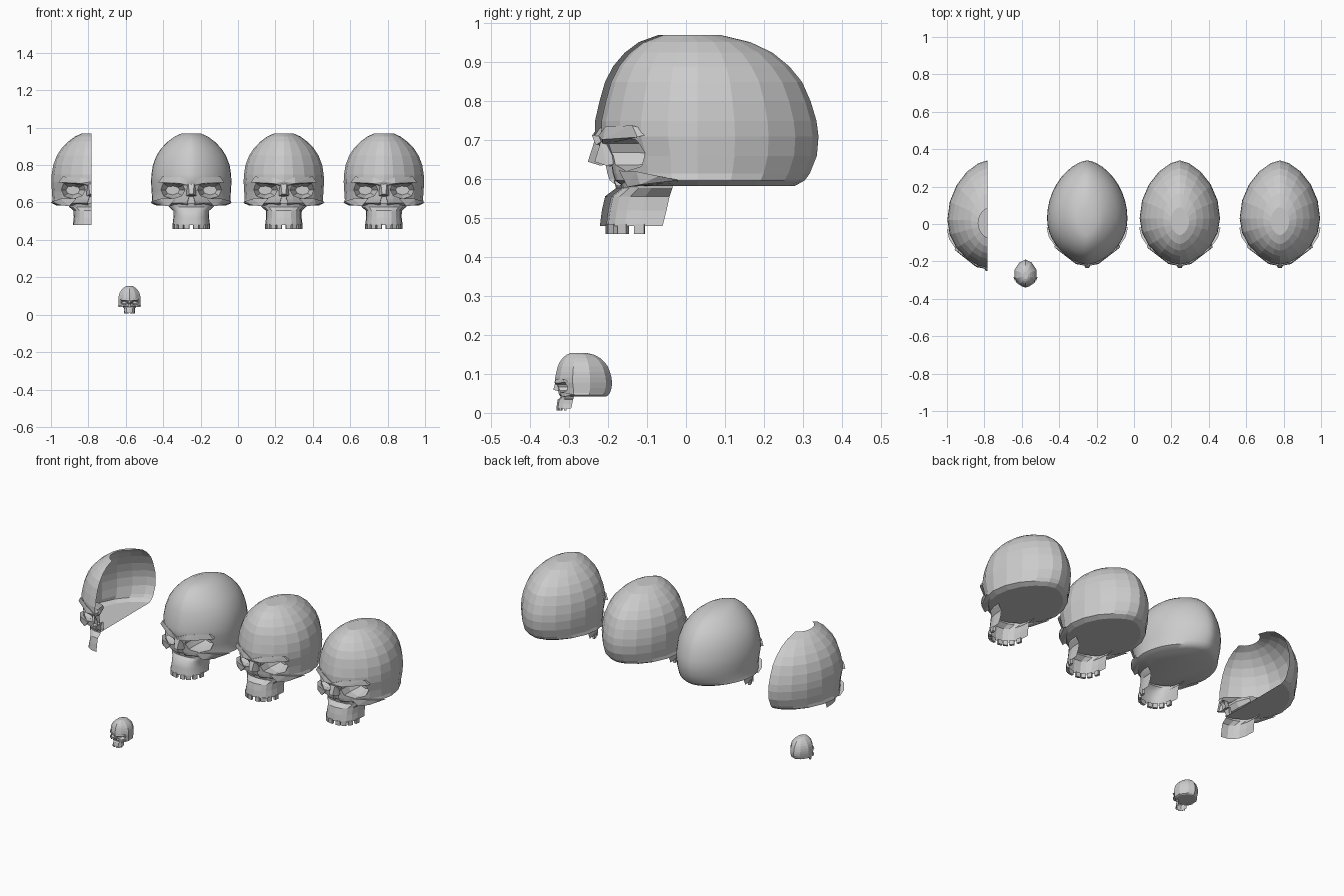
import bpy, bmesh
from math import sin, cos, pi, radians, copysign
from mathutils import Vector, Matrix

if "Cube" in bpy.data.objects:
    bpy.data.objects.remove(bpy.data.objects["Cube"])

# cranium rings: z, half width, front y, back y
RINGS = [(.583, .185, -.165, .28), (.597, .214, -.185, .305), (.615, .209, -.19, .318),
         (.66, .212, -.195, .336), (.71, .215, -.218, .34), (.75, .213, -.217, .335),
         (.80, .205, -.206, .32), (.85, .186, -.192, .298), (.89, .160, -.172, .265),
         (.925, .126, -.143, .222), (.952, .09, -.108, .165), (.97, .05, -.06, .09)]
# upper jaw rows: z, half width, front y, back y
JAW = [(.597, .125, -.170, -.03), (.577, .12, -.165, -.035), (.556, .096, -.192, -.042),
       (.52, .095, -.200, -.05), (.48, .10, -.205, -.06)]
SOCKET = [(.034, .668), (.05, .637), (.10, .62), (.15, .634), (.168, .668),
          (.147, .702), (.09, .705), (.045, .692)]
APERTURE = [(-.02, .578), (.02, .578), (.024, .60), (.012, .64), (-.012, .64), (-.024, .60)]
BROW = [(0, -.225, .712), (0, -.215, .688), (.06, -.207, .735), (.155, -.138, .738),
        (.176, -.125, .708), (.15, -.135, .706), (.06, -.214, .702), (.06, -.17, .72),
        (.16, -.08, .72), (0, -.18, .71)]
CHEEK = [(.08, -.172, .622), (.165, -.128, .62), (.205, -.07, .608), (.217, -.02, .598),
         (.12, -.15, .58), (.17, -.118, .586), (.10, -.1, .6), (.19, -.02, .59)]
NASAL = [(.016, -.218, .70), (.01, -.235, .645), (.024, -.205, .635), (.026, -.18, .69),
         (.03, -.17, .64)]


def spow(v, e):
    return copysign(abs(v) ** e, v)


def loft(loops, closed=True, caps=True):
    bm = bmesh.new()
    rows = [[bm.verts.new(p) for p in loop] for loop in loops]
    n = len(rows[0])
    for a, b in zip(rows, rows[1:]):
        for i in range(n if closed else n - 1):
            j = (i + 1) % n
            bm.faces.new((a[i], a[j], b[j], b[i]))
    if caps:
        bm.faces.new(rows[0][::-1])
        bm.faces.new(rows[-1])
    bmesh.ops.recalc_face_normals(bm, faces=bm.faces[:])
    return bm


def make(name, bm):
    me = bpy.data.meshes.new(name)
    bm.to_mesh(me)
    bm.free()
    ob = bpy.data.objects.new(name, me)
    bpy.context.collection.objects.link(ob)
    return ob


def hulls(points):
    # a convex lump and its mirror image
    bm = bmesh.new()
    for s in (1, -1):
        vs = [bm.verts.new((s * x, y, z)) for x, y, z in points]
        res = bmesh.ops.convex_hull(bm, input=vs)
        junk = [v for v in res['geom_interior'] if isinstance(v, bmesh.types.BMVert)]
        bmesh.ops.delete(bm, geom=junk, context='VERTS')
    bmesh.ops.recalc_face_normals(bm, faces=bm.faces[:])
    return bm


def tapered_cutter(outline, levels, sx=1):
    cx = sum(p[0] for p in outline) / len(outline)
    cz = sum(p[1] for p in outline) / len(outline)
    return loft([[(sx * (cx + (x - cx) * k), y, cz + (z - cz) * k) for x, z in outline]
                 for y, k in levels])


def cranium(seg):
    loops = []
    for z, w, yf, yb in RINGS:
        yc, loop = .03 if z < .96 else .015, []
        for i in range(seg):
            t = 2 * pi * i / seg
            c = -cos(t)
            loop.append((w * spow(sin(t), 1.25), yc + c * ((yb - yc) if c > 0 else (yc - yf)), z))
        loops.append(loop)
    ob = make("cranium", loft(loops))
    # eye sockets and nose opening
    deep = [(-.35, 1), (-.12, 1), (-.05, .55)]
    cutters = [make("socket_cutter", tapered_cutter(SOCKET, deep, s)) for s in (1, -1)]
    cutters.append(make("nose_cutter", tapered_cutter(APERTURE, [(-.35, 1), (-.14, .8)])))
    for c in cutters:
        c.hide_render = True
        m = ob.modifiers.new("cut", 'BOOLEAN')
        m.operation, m.solver, m.object = 'DIFFERENCE', 'EXACT', c
    bpy.context.view_layer.update()
    bm = bmesh.new()
    bm.from_object(ob, bpy.context.evaluated_depsgraph_get())
    for o in [ob] + cutters:
        bpy.data.objects.remove(o)
    return bm


def arch(a, row):
    z, w, yf, yb = row
    return Vector((w * spow(sin(a), .75), yb - (yb - yf) * max(cos(a), 0) ** .75, z))


def teeth():
    bm = bmesh.new()
    for s in (1, -1):
        for deg in (9, 27, 48, 70):
            a = s * radians(deg)
            p = arch(a, JAW[-1])
            d = arch(a + .05, JAW[-1]) - arch(a - .05, JAW[-1])
            m = (Matrix.Translation((p.x * .95, p.y + .006, .472))
                 @ d.to_track_quat('X', 'Z').to_matrix().to_4x4()
                 @ Matrix.Diagonal((.026, .014, .026, 1)))
            bmesh.ops.create_cube(bm, size=1, matrix=m)
    return bm


def skull(label, loc, scale=(1, 1, 1), seg=20, jaw_seg=10, smooth=False, half=False):
    parts = {"cranium": cranium(seg), "brow": hulls(BROW), "cheekbones": hulls(CHEEK),
             "nasal_bone": hulls(NASAL + [(-x, y, z) for x, y, z in NASAL]),
             "upper_jaw": loft([[arch(pi * (i / jaw_seg - .5), r) for i in range(jaw_seg + 1)]
                                for r in JAW], closed=False, caps=False)}
    if not half:
        parts["teeth"] = teeth()
    for name, bm in parts.items():
        if half:
            # keep one side as an open shell, without the crown cap
            bmesh.ops.bisect_plane(bm, geom=bm.verts[:] + bm.edges[:] + bm.faces[:], dist=1e-5,
                                   plane_co=(0, 0, 0), plane_no=(1, 0, 0), clear_outer=True)
            cap = [f for f in bm.faces if all(v.co.z > .969 for v in f.verts)]
            bmesh.ops.delete(bm, geom=cap, context='FACES')
        ob = make(label + "_" + name, bm)
        ob.location, ob.scale = loc, scale
        if smooth and name != "teeth":
            bpy.ops.object.select_all(action='DESELECT')
            ob.select_set(True)
            bpy.context.view_layer.objects.active = ob
            bpy.ops.object.shade_smooth_by_angle(angle=radians(40))


# row of life-size skulls, then the miniature
skull("half_skull", (-.783, -.01, 0), (1, 1.03, 1), half=True)
skull("smooth_skull", (-.25, 0, 0), seg=40, jaw_seg=20, smooth=True)
skull("middle_skull", (.245, 0, 0))
skull("right_skull", (.78, 0, 0))
skull("small_skull", (-.58, -.279, -.128), (.295, .262, .291), seg=10, jaw_seg=6)
